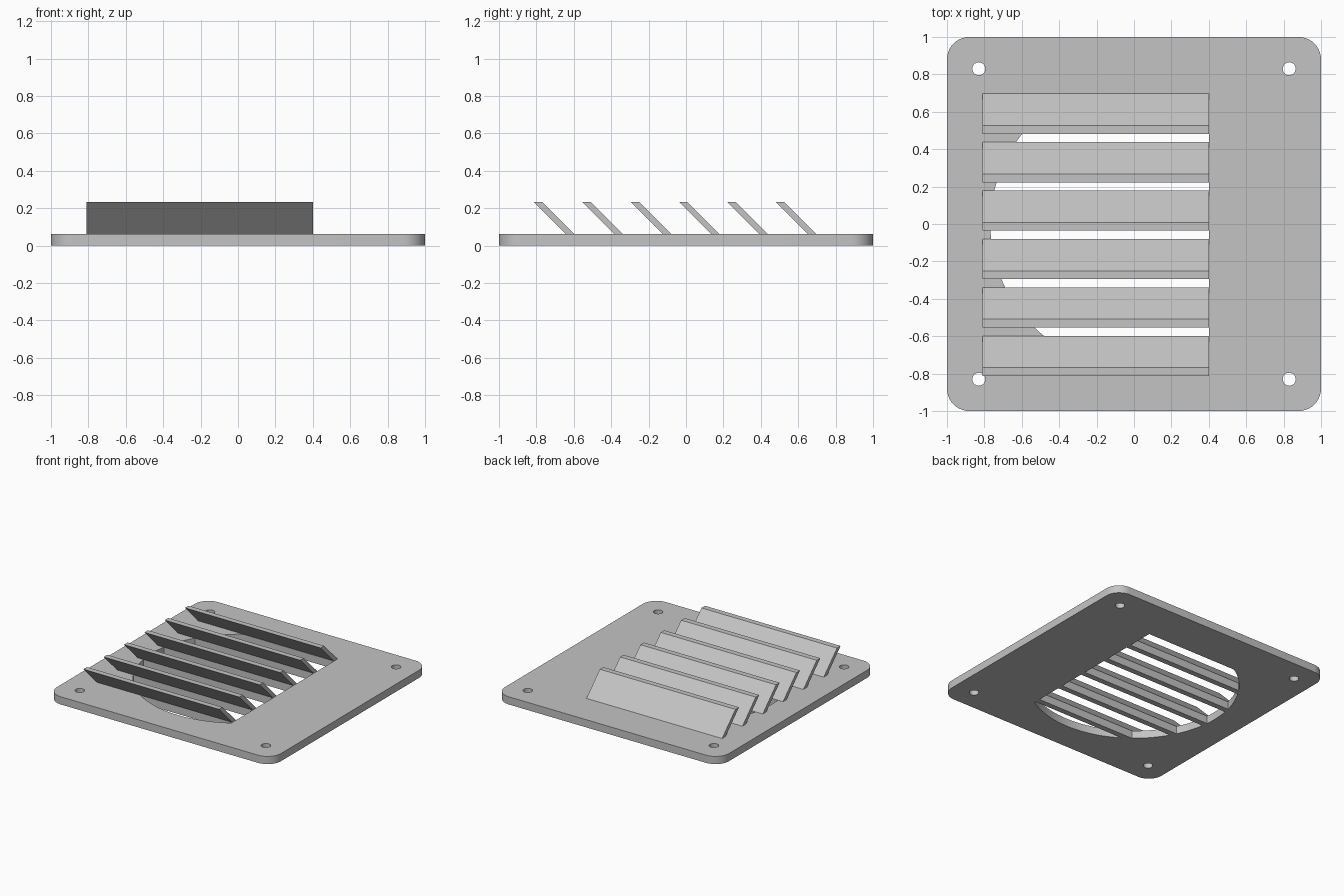
import bpy, bmesh
from math import sin, cos, pi, sqrt, asin, acos, radians

cube = bpy.data.objects.get("Cube")
if cube:
    bpy.data.objects.remove(cube, do_unlink=True)

THICK = 0.062          # plate thickness
TOP = 0.232            # top of the louvres
RADIUS = 0.768         # round vent opening
EDGE_X = 0.40          # straight side of the opening
EDGE_Y = 0.65          # opening is closed off under the last louvre
LEFT_X = -0.81
WIDTH = 0.045          # louvre thickness along y
PITCH = 0.259
LAST_Y = 0.697         # foot of the rearmost louvre

mat = bpy.data.materials.new("light_grey")
mat.use_nodes = True
grey = (0.55, 0.55, 0.55, 1)
mat.diffuse_color = grey
mat.node_tree.nodes["Principled BSDF"].inputs["Base Color"].default_value = grey


def finish(bm, name, smooth=False):
    bmesh.ops.recalc_face_normals(bm, faces=bm.faces[:])
    mesh = bpy.data.meshes.new(name)
    bm.to_mesh(mesh)
    bm.free()
    mesh.materials.append(mat)
    obj = bpy.data.objects.new(name, mesh)
    bpy.context.collection.objects.link(obj)
    if smooth:
        bpy.ops.object.select_all(action='DESELECT')
        obj.select_set(True)
        bpy.context.view_layer.objects.active = obj
        bpy.ops.object.shade_smooth_by_angle(angle=radians(30))
    return obj


def arc(cx, cy, r, start, end, steps):
    angles = [start + (end - start) * i / steps for i in range(steps + 1)]
    return [(cx + r * cos(a), cy + r * sin(a)) for a in angles]


def prism(name, points, vector, smooth=False):
    """Extrude one flat outline along a vector."""
    bm = bmesh.new()
    face = bm.faces.new([bm.verts.new(p) for p in points])
    out = bmesh.ops.extrude_face_region(bm, geom=[face], use_keep_orig=True)
    moved = [g for g in out["geom"] if isinstance(g, bmesh.types.BMVert)]
    bmesh.ops.translate(bm, verts=moved, vec=vector)
    return finish(bm, name, smooth)


# Mounting plate: rounded outline, vent opening and four screw holes
outline = []
for i, (sx, sy) in enumerate([(1, 1), (-1, 1), (-1, -1), (1, -1)]):
    outline += arc(sx * 0.88, sy * 0.88, 0.12, i * pi / 2, (i + 1) * pi / 2, 10)
opening = arc(0, 0, RADIUS, pi - asin(EDGE_Y / RADIUS),
              2 * pi - acos(EDGE_X / RADIUS), 64) + [(EDGE_X, EDGE_Y)]
loops = [outline, opening]
for sx in (-1, 1):
    for sy in (-1, 1):
        loops.append(arc(sx * 0.83, sy * 0.83, 0.035, 0, 2 * pi, 24)[:-1])

bm = bmesh.new()
edges = []
for loop in loops:
    verts = [bm.verts.new((x, y, 0)) for x, y in loop]
    edges += [bm.edges.new((v, verts[i - 1])) for i, v in enumerate(verts)]
bmesh.ops.triangle_fill(bm, edges=edges, use_beauty=True, normal=(0, 0, 1))
out = bmesh.ops.extrude_face_region(bm, geom=bm.faces[:], use_keep_orig=True)
bmesh.ops.translate(bm, vec=(0, 0, THICK),
                    verts=[g for g in out["geom"] if isinstance(g, bmesh.types.BMVert)])
finish(bm, "mounting_plate", True)

# Slanted louvres, each with an upright foot spanning the opening
rise = TOP - THICK
for n in range(6):
    back = LAST_Y - n * PITCH
    front = back - WIDTH
    prism(f"louvre_{n + 1}",
          [(LEFT_X, front, THICK), (LEFT_X, back, THICK),
           (LEFT_X, back - rise, TOP), (LEFT_X, front - rise, TOP)],
          (EDGE_X - LEFT_X, 0, 0))
    if front < EDGE_Y - 0.01:
        ends = [-sqrt(RADIUS ** 2 - y * y) for y in (front, back)]
        prism(f"louvre_foot_{n + 1}",
              [(ends[0], front, 0), (EDGE_X, front, 0),
               (EDGE_X, back, 0), (ends[1], back, 0)],
              (0, 0, THICK))
